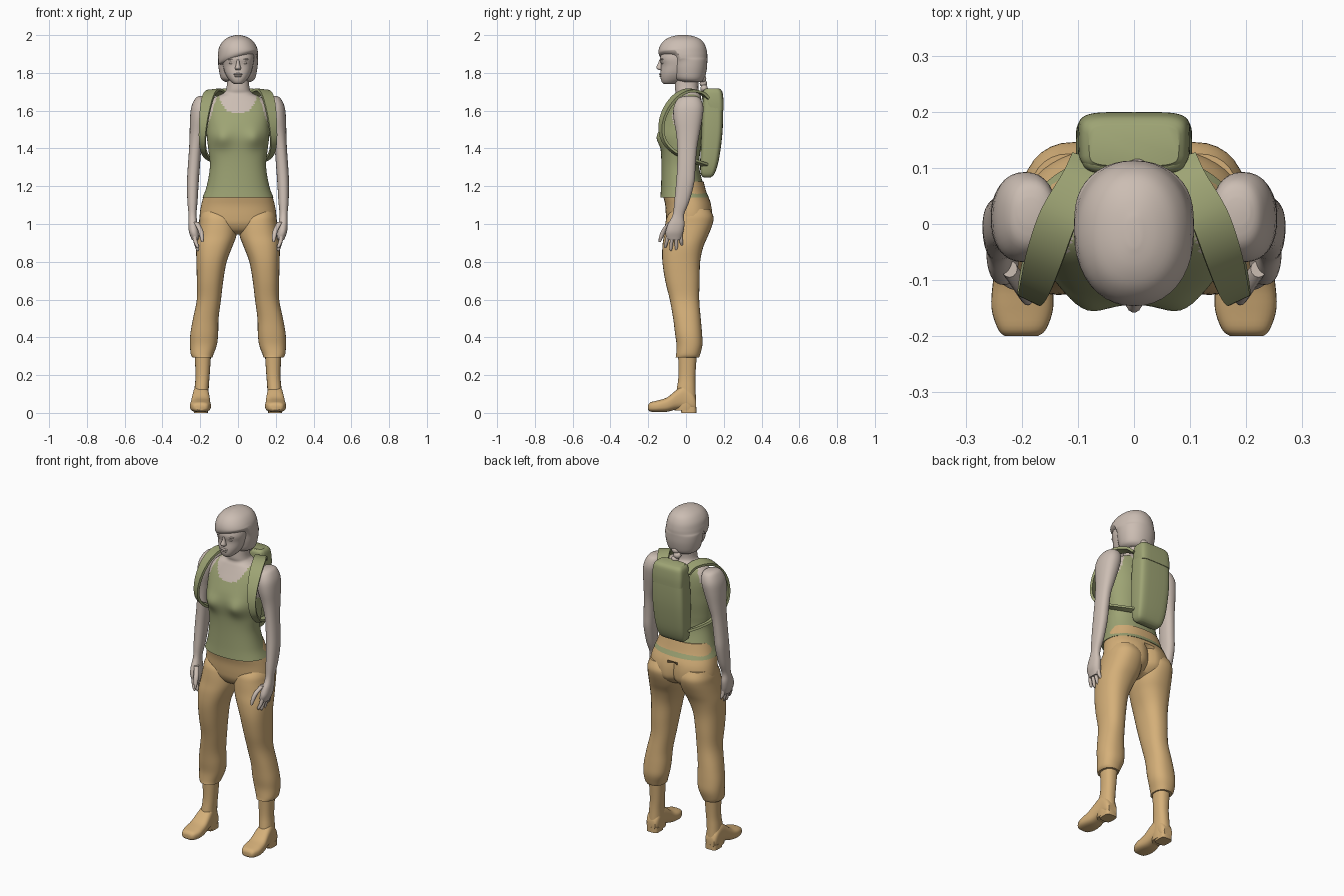
import bpy, bmesh, math
from mathutils import Vector


def material(name, rgb):
    m = bpy.data.materials.new(name)
    m.diffuse_color = (*rgb, 1)
    return m


SKIN = material("skin", (0.60, 0.51, 0.45))
GREEN = material("olive_cloth", (0.34, 0.37, 0.175))
TAN = material("tan_cloth", (0.66, 0.43, 0.19))


def smooth_rows(rows, steps):
    """Catmull-Rom interpolation of tuples of numbers."""
    out = []
    for i in range(len(rows) - 1):
        a, b = rows[max(i - 1, 0)], rows[i]
        c, d = rows[i + 1], rows[min(i + 2, len(rows) - 1)]
        for s in range(steps):
            t = s / steps
            out.append([0.5 * (2 * q + (r - p) * t + (2 * p - 5 * q + 4 * r - u) * t * t
                               + (3 * q - p - 3 * r + u) * t ** 3)
                        for p, q, r, u in zip(a, b, c, d)])
    return out + [list(rows[-1])]


def skin_loops(name, loops, mats, mirror=False, deform=None, rule=None):
    """Bridge closed loops of points into a capped solid."""
    bm = bmesh.new()
    vs = [[bm.verts.new(p) for p in loop] for loop in loops]
    n = len(vs[0])
    for a, b in zip(vs, vs[1:]):
        for j in range(n):
            bm.faces.new((a[j], a[(j + 1) % n], b[(j + 1) % n], b[j]))
    bm.faces.new(vs[0])
    bm.faces.new(vs[-1])
    if deform:
        for v in bm.verts:
            deform(v.co)
    bmesh.ops.recalc_face_normals(bm, faces=bm.faces[:])
    if rule:
        for f in bm.faces:
            f.material_index = rule(f.calc_center_median())
    me = bpy.data.meshes.new(name)
    bm.to_mesh(me)
    bm.free()
    for m in mats:
        me.materials.append(m)
    ob = bpy.data.objects.new(name, me)
    bpy.context.collection.objects.link(ob)
    if mirror:
        mod = ob.modifiers.new("mirror", 'MIRROR')
        mod.use_mirror_merge = False
    return ob


def loft(name, rings, mat, axis='z', n=32, power=2.3, steps=4, **kw):
    """Rings are (height, x0, x1, y0, y1); axis 'y' swaps y and z."""
    loops = []
    for h, x0, x1, y0, y1 in smooth_rows(rings, steps):
        loop = []
        for j in range(n):
            a = 2 * math.pi * j / n
            c, s = math.cos(a), math.sin(a)
            x = (x0 + x1) / 2 + (x1 - x0) / 2 * math.copysign(abs(c) ** (2 / power), c)
            y = (y0 + y1) / 2 + (y1 - y0) / 2 * math.copysign(abs(s) ** (2 / power), s)
            loop.append((x, y, h) if axis == 'z' else (x, h, y))
        loops.append(loop)
    return skin_loops(name, loops, mat if isinstance(mat, list) else [mat], **kw)


def sym(rings):
    return [(z, -r, r, a, b) for z, r, a, b in rings]


def blob(name, c, r, mat, mirror=False):
    """Ellipsoid."""
    rings = []
    for i in range(9):
        a = -math.pi / 2 + math.pi * i / 8
        k = max(math.cos(a), 0.03)
        rings.append((c[2] + r[2] * math.sin(a), c[0] - r[0] * k, c[0] + r[0] * k,
                      c[1] - r[1] * k, c[1] + r[1] * k))
    return loft(name, rings, mat, n=14, power=2, steps=1, mirror=mirror)


# torso: tank top with bare neck and shoulders
def bust(co):
    if co.y < -0.03:
        co.y -= 0.022 * math.exp(-((abs(co.x) - 0.085) / 0.045) ** 2 - ((co.z - 1.455) / 0.05) ** 2)


def top_or_skin(c):
    ax = abs(c.x)
    neckline = (1.59 if c.y < 0.01 else 1.64) + 0.085 * (ax / 0.1) ** 4
    armhole = c.z > 1.5 and ax > 0.168 - 0.33 * (c.z - 1.5)
    return int(c.z > 1.685 or c.z > neckline or armhole)


loft("tank_top_torso", sym([
    (1.14, .188, -.136, .122), (1.20, .166, -.132, .095), (1.30, .149, -.130, .070),
    (1.38, .155, -.133, .075), (1.46, .165, -.143, .085), (1.52, .166, -.134, .090),
    (1.58, .168, -.110, .090), (1.63, .162, -.085, .085), (1.67, .125, -.065, .080),
    (1.692, .078, -.055, .075), (1.72, .061, -.058, .065), (1.80, .057, -.055, .070)]),
    [GREEN, SKIN], n=80, steps=7, deform=bust, rule=top_or_skin)


# trousers
def cleft(co):
    if co.y > 0.03 and co.z < 1.11:
        co.y -= 0.025 * math.exp(-(co.x / 0.025) ** 2)


loft("trouser_hips", sym([
    (1.225, .157, -.118, .093), (1.16, .178, -.122, .111), (1.10, .195, -.110, .136),
    (1.04, .203, -.106, .143), (1.00, .196, -.100, .135), (.965, .150, -.080, .100),
    (.945, .090, -.045, .060)]), TAN, n=48, deform=cleft)
loft("trouser_leg", [
    (1.08, .040, .190, -.070, .125), (1.04, .010, .203, -.100, .145), (1.00, .004, .207, -.110, .141),
    (.94, .008, .215, -.117, .118), (.88, .030, .222, -.125, .092), (.80, .060, .220, -.125, .075),
    (.70, .078, .218, -.110, .072), (.60, .090, .218, -.086, .070), (.50, .103, .238, -.068, .078),
    (.42, .105, .252, -.058, .085), (.36, .112, .254, -.050, .087), (.31, .130, .250, -.052, .075),
    (.292, .136, .240, -.055, .068)], TAN, mirror=True)

# boots
loft("boot_shaft", [
    (.32, .142, .230, -.042, .058), (.20, .150, .225, -.040, .050), (.13, .155, .230, -.048, .050),
    (.05, .155, .236, -.060, .054), (.012, .157, .234, -.060, .052)], TAN, mirror=True)
loft("boot_foot", [
    (-.200, .172, .230, .016, .042), (-.188, .157, .242, .007, .056), (-.15, .144, .254, .004, .066),
    (-.10, .146, .251, .006, .082), (-.05, .150, .243, .018, .122), (-.01, .155, .238, .018, .145),
    (.035, .158, .235, .014, .110), (.054, .170, .225, .016, .070)],
    TAN, axis='y', power=2.8, mirror=True)
loft("boot_heel", [(0, .16, .233, -.025, .055), (.03, .16, .233, -.03, .055)],
     TAN, power=4, steps=1, mirror=True)

# arms and hands
loft("arm", [
    (1.678, .165, .205, .000, .045), (1.665, .142, .226, -.040, .075), (1.62, .138, .247, -.065, .092),
    (1.56, .150, .254, -.066, .087), (1.48, .172, .256, -.052, .072), (1.40, .193, .259, -.046, .058),
    (1.30, .202, .266, -.047, .050), (1.22, .208, .270, -.052, .044), (1.12, .214, .268, -.062, .018),
    (1.05, .220, .262, -.070, -.010), (1.00, .214, .263, -.095, -.008), (.96, .208, .260, -.108, -.014),
    (.93, .206, .250, -.105, -.022), (.915, .212, .244, -.095, -.030)], SKIN, mirror=True)
for i in range(4):
    y, tip = -.093 + .021 * i, (.872, .858, .860, .880)[i]
    ty = y - .016 + .008 * i
    loft("finger_%d" % (i + 1), [
        (.95, .218, .242, y - .011, y + .011), (.91, .215, .237, (y + ty) / 2 - .010, (y + ty) / 2 + .010),
        (tip + .01, .206, .224, ty - .008, ty + .008), (tip, .210, .218, ty - .003, ty + .003)],
        SKIN, n=10, power=2, steps=3, mirror=True)
loft("thumb", [
    (1.01, .208, .236, -.095, -.065), (.97, .186, .214, -.128, -.098), (.93, .180, .202, -.143, -.121),
    (.905, .183, .195, -.145, -.133)], SKIN, n=12, power=2, mirror=True)

# head
loft("face", sym([
    (1.742, .022, -.118, -.060), (1.75, .034, -.127, -.040), (1.77, .052, -.134, .000),
    (1.80, .069, -.135, .030), (1.84, .080, -.132, .050), (1.88, .085, -.138, .050),
    (1.93, .080, -.120, .050)]), SKIN)
loft("nose", sym([
    (1.872, .006, -.141, -.12), (1.85, .009, -.148, -.12), (1.828, .015, -.158, -.12),
    (1.818, .014, -.149, -.12), (1.814, .008, -.138, -.12)]), SKIN, n=14, power=2)
blob("upper_lip", (0, -.133, 1.793), (.024, .010, .006), SKIN)
blob("lower_lip", (0, -.132, 1.783), (.020, .010, .006), SKIN)
blob("eye", (.033, -.122, 1.853), (.015, .009, .007), SKIN, mirror=True)
blob("brow", (.035, -.122, 1.872), (.022, .012, .005), SKIN, mirror=True)


# hair: bob with a slanted fringe and a short braid
def slant(co):
    if co.y < -0.04:
        co.z += 0.3 * co.x * math.exp(-((co.z - 1.88) / 0.035) ** 2)


loft("hair", sym([
    (1.752, .068, -.030, .082), (1.77, .090, -.062, .098), (1.82, .102, -.075, .110),
    (1.865, .106, -.085, .113), (1.882, .107, -.128, .113), (1.905, .106, -.146, .112),
    (1.94, .098, -.139, .104), (1.972, .076, -.115, .084), (1.991, .045, -.080, .050),
    (2.0, .012, -.040, .010)]), SKIN, n=40, power=2.15, deform=slant)
for i in range(5):
    blob("braid_%d" % (i + 1), (.006 * (-1) ** i, .088 + .004 * i, 1.77 - .026 * i),
         (.026 - .002 * i, .020, .020), SKIN)

# backpack
loft("backpack", [
    (1.245, -.065, .065, .095, .128), (1.265, -.084, .084, .078, .150), (1.33, -.096, .096, .075, .172),
    (1.45, -.103, .103, .080, .190), (1.55, -.103, .103, .083, .196), (1.65, -.097, .097, .088, .194),
    (1.70, -.091, .091, .090, .187), (1.714, -.080, .080, .100, .175)], GREEN, n=40, power=5)
loft("backpack_flap", [
    (1.60, -.099, .099, .110, .199), (1.65, -.100, .100, .098, .199), (1.70, -.094, .094, .096, .192),
    (1.718, -.080, .080, .104, .176)], GREEN, n=40, power=5)


# shoulder straps: flat bands looping around each shoulder
def band(name, path, hub, thick, mat):
    rows = smooth_rows(path, 5)
    pts = [Vector(r[:3]) for r in rows]
    loops = []
    for i, p in enumerate(pts):
        t = (pts[min(i + 1, len(pts) - 1)] - pts[max(i - 1, 0)]).normalized()
        out = p - Vector(hub)
        out = (out - t * out.dot(t)).normalized()
        side = t.cross(out) * rows[i][3] / 2
        o = out * thick / 2
        loops.append([p + side + o, p - side + o, p - side - o, p + side - o])
    skin_loops(name, loops, [mat], mirror=True)


band("shoulder_strap", [
    (.085, .115, 1.665, .055), (.100, .075, 1.698, .062), (.135, .010, 1.706, .068),
    (.158, -.055, 1.672, .066), (.174, -.108, 1.60, .056), (.184, -.130, 1.52, .044),
    (.188, -.118, 1.445, .036), (.182, -.070, 1.388, .032), (.162, .000, 1.352, .032),
    (.125, .060, 1.328, .032), (.085, .105, 1.312, .032)], (.12, 0, 1.53), .014, GREEN)

# smooth shading with sharp edges kept
for ob in bpy.context.scene.objects:
    ob.select_set(True)
    bpy.context.view_layer.objects.active = ob
bpy.ops.object.shade_smooth_by_angle(angle=math.radians(40))
